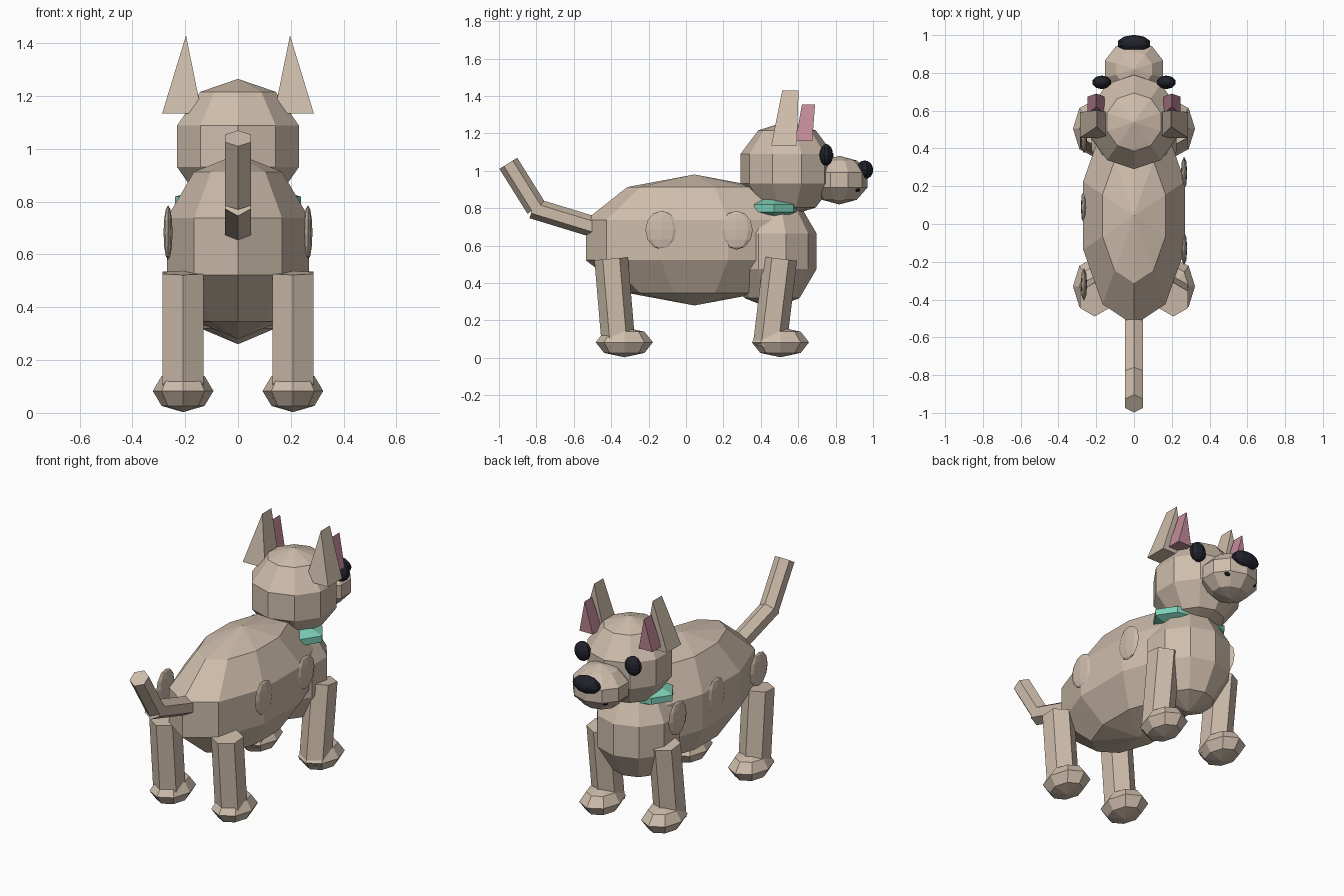
import bpy, bmesh, math
from mathutils import Vector, Matrix

cube = bpy.data.objects.get("Cube")
if cube:
    bpy.data.objects.remove(cube, do_unlink=True)


def material(name, rgb):
    m = bpy.data.materials.new(name)
    m.use_nodes = True
    m.diffuse_color = (*rgb, 1)
    m.node_tree.nodes["Principled BSDF"].inputs["Base Color"].default_value = (*rgb, 1)
    return m


FUR = material("tan fur", (0.62, 0.51, 0.41))
BLACK = material("dark blue black", (0.015, 0.016, 0.025))
GREEN = material("mint green", (0.21, 0.63, 0.48))
PINK = material("ear pink", (0.55, 0.26, 0.32))


def finish(name, bm, mat):
    bmesh.ops.recalc_face_normals(bm, faces=bm.faces)
    mesh = bpy.data.meshes.new(name)
    bm.to_mesh(mesh)
    bm.free()
    mesh.materials.append(mat)
    obj = bpy.data.objects.new(name, mesh)
    bpy.context.collection.objects.link(obj)
    return obj


def ball(name, centre, radii, mat=FUR, segments=10, rings=5):
    """Low-poly ellipsoid with upright poles."""
    bm = bmesh.new()
    bmesh.ops.create_uvsphere(bm, u_segments=segments, v_segments=rings, radius=1)
    bm.transform(Matrix.Translation(centre) @ Matrix.Diagonal((*radii, 1)))
    return finish(name, bm, mat)


def rod(name, start, end, radius):
    """Hexagonal rod between two points that share the same x."""
    start, end = Vector(start), Vector(end)
    d = end - start
    bm = bmesh.new()
    bmesh.ops.create_cone(bm, cap_ends=True, segments=6, radius1=radius,
                          radius2=radius, depth=d.length)
    turn = Matrix.Rotation(math.atan2(-d.y, d.z), 4, 'X')
    bm.transform(Matrix.Translation((start + end) / 2) @ turn)
    return finish(name, bm, FUR)


def wedge(name, x_in, x_out, x_tip, base_y, tip_y, z0, z1, mat):
    """Triangular prism that leans: front and back triangles joined."""
    bm = bmesh.new()
    tris = []
    for yb, yt in zip(base_y, tip_y):
        tris.append([bm.verts.new(p) for p in
                     ((x_in, yb, z0), (x_out, yb, z0), (x_tip, yt, z1))])
    a, b = tris
    bm.faces.new(a)
    bm.faces.new(b)
    for i in range(3):
        j = (i + 1) % 3
        bm.faces.new((a[i], a[j], b[j], b[i]))
    return finish(name, bm, mat)


# Trunk, head and collar
ball("body", (0, 0.045, 0.63), (0.298, 0.61, 0.35))
ball("chest", (0, 0.46, 0.57), (0.25, 0.25, 0.31))
ball("collar", (0, 0.47, 0.80), (0.25, 0.155, 0.062), GREEN, 8, 5)
ball("head", (0, 0.54, 1.01), (0.255, 0.262, 0.255))
ball("snout", (0, 0.82, 0.95), (0.17, 0.158, 0.13))
ball("nose", (0, 0.955, 1.005), (0.09, 0.046, 0.05), BLACK, 10, 8)

# Tail
rod("tail_base", (0, -0.82, 0.80), (0, -0.46, 0.69), 0.056)
rod("tail_tip", (0, -0.80, 0.80), (0, -0.95, 1.04), 0.056)

# Paired parts
for side, s in (("left", 1), ("right", -1)):
    ball(f"{side}_eye", (s * 0.17, 0.75, 1.085), (0.052, 0.036, 0.058), BLACK, 10, 8)
    ball(f"{side}_mouth_corner", (s * 0.08, 0.915, 0.9), (0.035, 0.018, 0.014), BLACK, 8, 6)
    wedge(f"{side}_ear", s * 0.137, s * 0.287, s * 0.197,
          (0.456, 0.592), (0.515, 0.602), 1.135, 1.43, FUR)
    wedge(f"{side}_inner_ear", s * 0.155, s * 0.245, s * 0.2,
          (0.585, 0.675), (0.62, 0.69), 1.16, 1.355, PINK)
    for end, top_y, low_y, paw_y in (("front", 0.504, 0.447, 0.505),
                                     ("rear", -0.40, -0.36, -0.33)):
        x = s * 0.208
        rod(f"{side}_{end}_leg", (x, low_y, 0.06), (x, top_y, 0.53), 0.09)
        ball(f"{side}_{end}_paw", (x, paw_y, 0.083), (0.115, 0.153, 0.08), FUR, 8, 4)

# Flat fur spots, placed differently on each flank
for s, places in ((1, (0.27, -0.13)), (-1, (0.46, 0.09, -0.32))):
    for y in places:
        ball("fur_spot", (s * 0.265, y, 0.683), (0.017, 0.087, 0.103), FUR, 8, 6)
